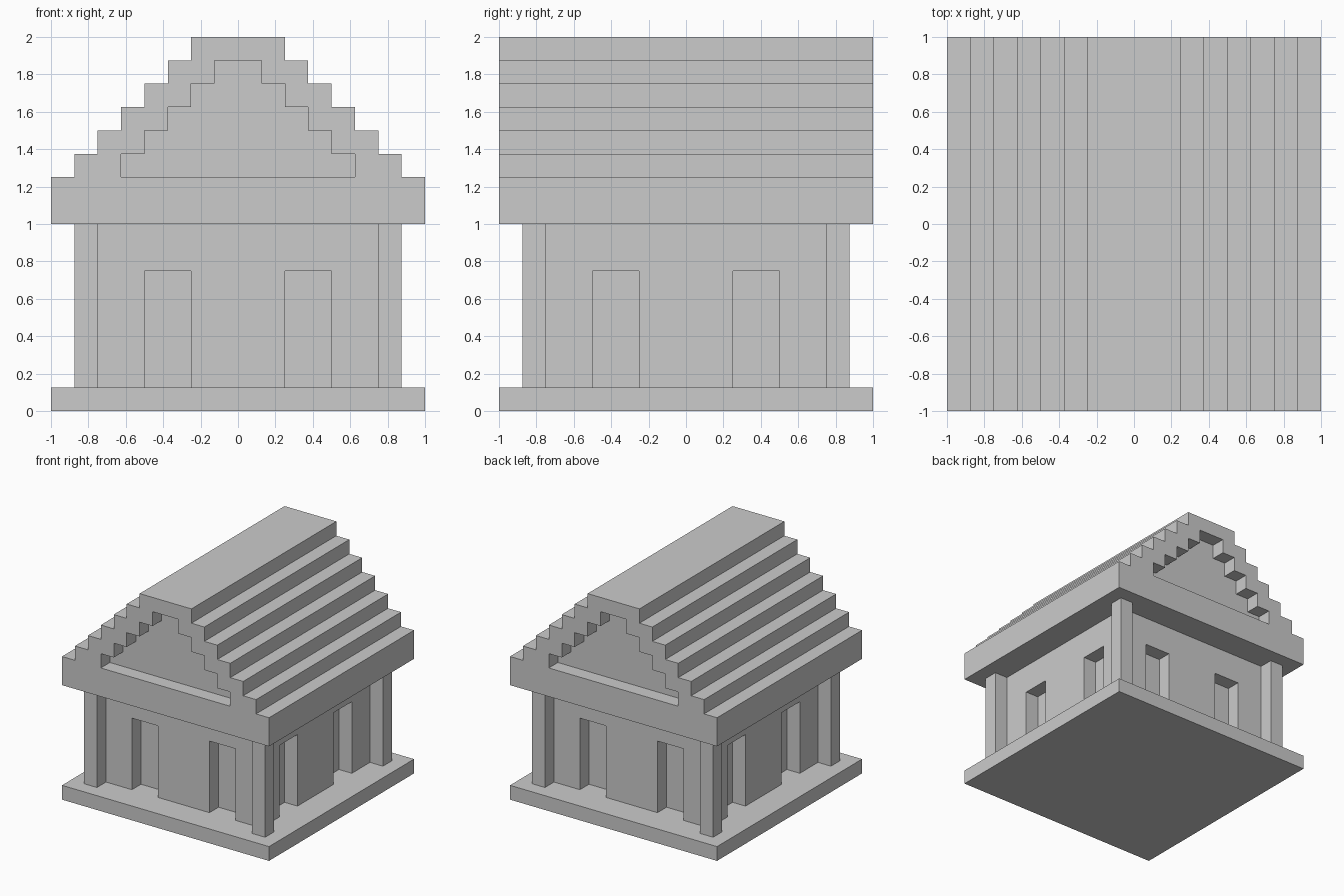
import bpy, bmesh

if "Cube" in bpy.data.objects:
    bpy.data.objects.remove(bpy.data.objects["Cube"])

U = 0.125  # block size that every part follows


def finish(name, bm):
    bmesh.ops.recalc_face_normals(bm, faces=bm.faces)
    me = bpy.data.meshes.new(name)
    bm.to_mesh(me)
    bm.free()
    ob = bpy.data.objects.new(name, me)
    bpy.context.collection.objects.link(ob)
    return ob


def add_box(bm, lo, hi):
    verts = bmesh.ops.create_cube(bm, size=1)["verts"]
    for v in verts:
        v.co = [h if c > 0 else l for c, l, h in zip(v.co, lo, hi)]


def boxes(name, spans):
    bm = bmesh.new()
    for lo, hi in spans:
        add_box(bm, lo, hi)
    return finish(name, bm)


def add_prism(bm, half, y0, y1):
    """Extrude a profile mirrored about x = 0 along y."""
    pts = half + [(-x, z) for x, z in reversed(half)]
    face = bm.faces.new([bm.verts.new((x, y0, z)) for x, z in pts])
    new = bmesh.ops.extrude_face_region(bm, geom=[face])["geom"]
    moved = [g for g in new if isinstance(g, bmesh.types.BMVert)]
    bmesh.ops.translate(bm, verts=moved, vec=(0, y1 - y0, 0))


def stairs(x, z, first, count):
    """Right half of a stepped gable, the lowest step 'first' high."""
    pts = [(x, z)]
    z += first
    for i in range(count):
        pts += [(x - i * U, z), (x - (i + 1) * U, z)]
        z += U
    return pts + [(x - count * U, z)]


def carve(ob, cutter):
    cutter.hide_render = True
    mod = ob.modifiers.new("recesses", "BOOLEAN")
    mod.operation = "DIFFERENCE"
    mod.solver = "EXACT"
    mod.object = cutter
    bpy.context.view_layer.objects.active = ob
    bpy.ops.object.modifier_apply(modifier=mod.name)
    bpy.data.objects.remove(cutter)


# Base slab
boxes("base", [((-1, -1, 0), (1, 1, U))])

# Corner pillars
for sx, side in ((-1, "left"), (1, "right")):
    for sy, end in ((-1, "front"), (1, "back")):
        x, y = sx * 0.8125, sy * 0.8125
        boxes(f"pillar_{end}_{side}",
              [((x - U / 2, y - U / 2, U), (x + U / 2, y + U / 2, 1))])

# Walls with two recessed doorways on each side
walls = boxes("walls", [((-0.75, -0.75, U), (0.75, 0.75, 1))])
doors = []
for a in (-0.5, 0.25):
    for d0, d1 in ((-0.8, -0.625), (0.625, 0.8)):
        doors.append(((a, d0, 0.05), (a + 0.25, d1, 0.75)))
        doors.append(((d0, a, 0.05), (d1, a + 0.25, 0.75)))
carve(walls, boxes("door_cutter", doors))

# Stepped roof with a recessed stepped gable at front and back
bm = bmesh.new()
add_prism(bm, stairs(1, 1, 0.25, 6), -1, 1)
roof = finish("roof", bm)
bm = bmesh.new()
for y0, y1 in ((-1.1, -0.875), (0.875, 1.1)):
    add_prism(bm, stairs(0.625, 1.25, U, 4), y0, y1)
carve(roof, finish("gable_cutter", bm))
